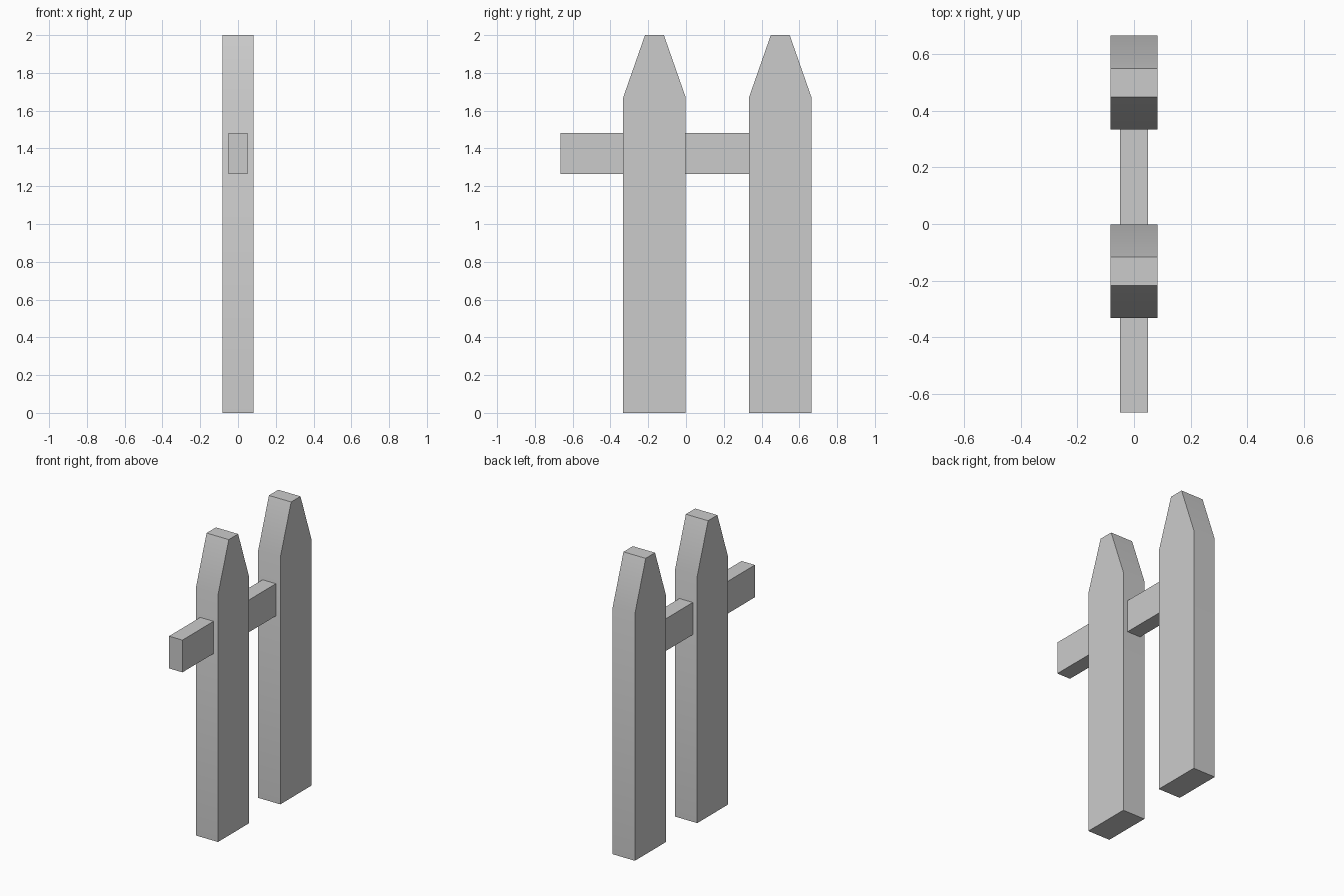
import bpy
import bmesh

if "Cube" in bpy.data.objects:
    bpy.data.objects.remove(bpy.data.objects["Cube"])


def extrude_profile(name, profile, half_width):
    """Extrude a (y, z) outline along x, centred on x = 0."""
    bm = bmesh.new()
    face = bm.faces.new([bm.verts.new((-half_width, y, z)) for y, z in profile])
    ext = bmesh.ops.extrude_face_region(bm, geom=[face])
    verts = [v for v in ext["geom"] if isinstance(v, bmesh.types.BMVert)]
    bmesh.ops.translate(bm, verts=verts, vec=(2 * half_width, 0, 0))
    bmesh.ops.recalc_face_normals(bm, faces=bm.faces)
    mesh = bpy.data.meshes.new(name)
    bm.to_mesh(mesh)
    bm.free()
    obj = bpy.data.objects.new(name, mesh)
    bpy.context.collection.objects.link(obj)
    return obj


# Pickets: straight boards with a tapered, blunt tip
W, TIP = 0.1655, 0.05
picket = [(-W, 0), (W, 0), (W, 1.67), (TIP, 2.0), (-TIP, 2.0), (-W, 1.67)]
for name, y in (("front_picket", -0.167), ("back_picket", 0.499)):
    obj = extrude_profile(name, picket, 0.083)
    obj.location.y = y
    # Soft shading over the shoulder, crisp elsewhere
    bpy.ops.object.select_all(action="DESELECT")
    obj.select_set(True)
    bpy.context.view_layer.objects.active = obj
    bpy.ops.object.shade_smooth_by_angle(angle=0.5236)

# Rail: runs through the front picket and ends in the back one
extrude_profile("rail", [(-0.665, 1.265), (0.35, 1.265), (0.35, 1.483), (-0.665, 1.483)], 0.05)
